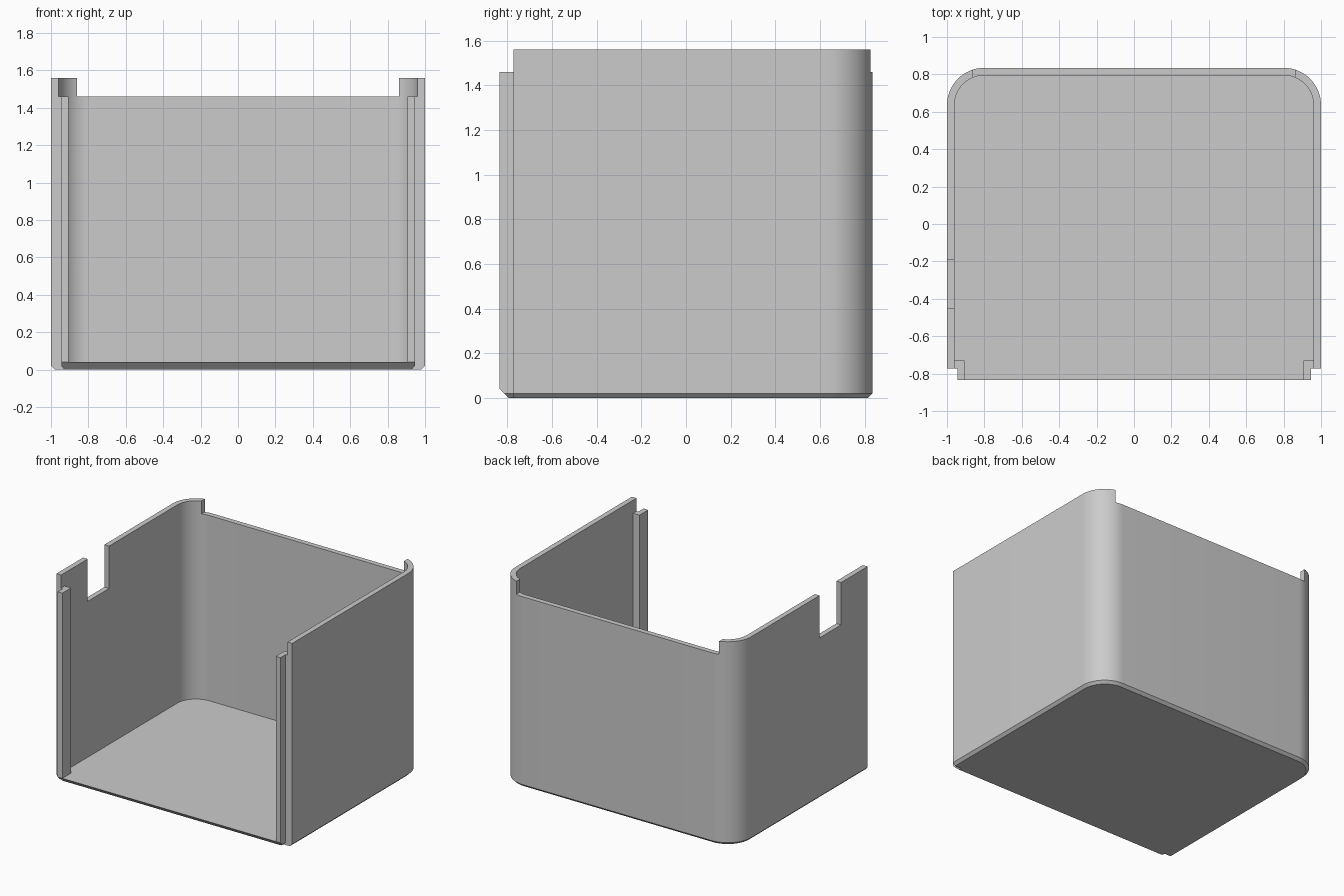
import bpy, bmesh
from math import sin, cos, pi, radians

cube = bpy.data.objects.get("Cube")
if cube:
    bpy.data.objects.remove(cube, do_unlink=True)

grey = bpy.data.materials.new("matte grey")
grey.use_nodes = True
grey.diffuse_color = (0.6, 0.6, 0.6, 1)
grey.node_tree.nodes["Principled BSDF"].inputs["Base Color"].default_value = (0.6, 0.6, 0.6, 1)

HALF, BACK, FRONT, SIDE_FRONT = 1.0, 0.835, -0.835, -0.772
WALL, RADIUS, FLOOR, CHAMFER = 0.04, 0.2, 0.04, 0.02
TOP, LOW_TOP = 1.56, 1.46


def loft(name, rings):
    """Solid through (z, outline) rings with the same point count."""
    bm = bmesh.new()
    loops = [[bm.verts.new((x, y, z)) for x, y in pts] for z, pts in rings]
    n = len(loops[0])
    for a, b in zip(loops, loops[1:]):
        for i in range(n):
            j = (i + 1) % n
            bm.faces.new((a[i], a[j], b[j], b[i]))
    bm.faces.new(loops[0][::-1])
    bm.faces.new(loops[-1])
    bmesh.ops.recalc_face_normals(bm, faces=bm.faces)
    mesh = bpy.data.meshes.new(name)
    bm.to_mesh(mesh)
    bm.free()
    mesh.materials.append(grey)
    obj = bpy.data.objects.new(name, mesh)
    bpy.context.collection.objects.link(obj)
    return obj


def rect(x0, x1, y0, y1):
    return [(x0, y0), (x1, y0), (x1, y1), (x0, y1)]


def box(name, x0, x1, y0, y1, z0, z1):
    return loft(name, [(z0, rect(x0, x1, y0, y1)), (z1, rect(x0, x1, y0, y1))])


def rounded(inset, front):
    """Outline with a square front and rounded back corners."""
    cx, cy, r, steps = HALF - RADIUS, BACK - RADIUS, RADIUS - inset, 16
    arc = [(r * cos(pi / 2 * i / steps), r * sin(pi / 2 * i / steps)) for i in range(steps + 1)]
    right = [(HALF - inset, front)] + [(cx + x, cy + y) for x, y in arc]
    return right + [(-x, y) for x, y in right[::-1]]


def combine(target, other, operation):
    mod = target.modifiers.new(operation, "BOOLEAN")
    mod.operation, mod.solver, mod.object = operation, "EXACT", other
    bpy.context.view_layer.objects.active = target
    bpy.ops.object.modifier_apply(modifier=mod.name)
    bpy.data.objects.remove(other, do_unlink=True)


# Shell with chamfered base, floor tongue at the open front
shell = loft("shell", [(0, rounded(CHAMFER, SIDE_FRONT)),
                       (CHAMFER, rounded(0, SIDE_FRONT)),
                       (TOP, rounded(0, SIDE_FRONT))])
inside = rounded(WALL, -1.2)
combine(shell, loft("cavity", [(FLOOR, inside), (2, inside)]), "DIFFERENCE")
tongue = loft("tongue", [(z, rect(-x, x, FRONT + FLOOR - z, -0.7))
                         for z, x in ((0, 0.925), (CHAMFER, 0.945), (FLOOR, 0.945))])
combine(shell, tongue, "UNION")

# Lowered back edge and side notch
combine(shell, box("back_cut", -0.86, 0.86, 0.7, 1, LOW_TOP, 2), "DIFFERENCE")
combine(shell, box("notch_cut", -1.1, -0.9, -0.45, -0.19, 1.235, 2), "DIFFERENCE")

# Stepped rails inside the front edges
for side, label in ((1, "left"), (-1, "right")):
    step = [(0.905, FRONT), (0.945, FRONT), (0.945, SIDE_FRONT),
            (0.96, SIDE_FRONT), (0.96, -0.73), (0.905, -0.73)]
    step = [(side * x, y) for x, y in step]
    loft(label + "_front_rail", [(FLOOR, step), (LOW_TOP, step)])

# Smooth only the rounded corners
bpy.ops.object.select_all(action="DESELECT")
shell.select_set(True)
bpy.context.view_layer.objects.active = shell
bpy.ops.object.shade_smooth_by_angle(angle=radians(25))
